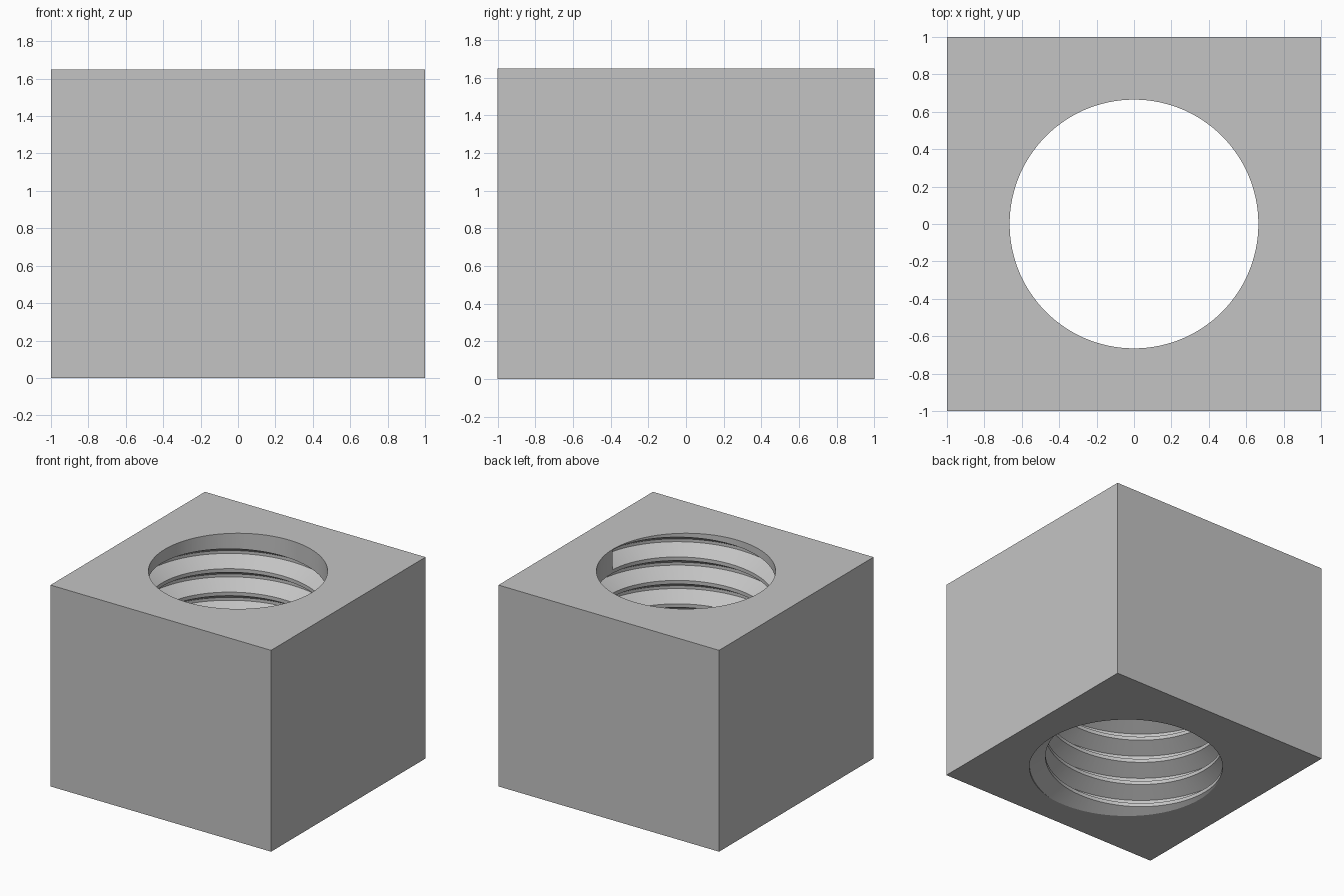
import bpy, bmesh, math

cube = bpy.data.objects.get("Cube")
if cube:
    bpy.data.objects.remove(cube, do_unlink=True)

HEIGHT = 1.65
BORE = 0.665        # radius of the thread crests
ROOT = 0.785        # radius of the groove bottom
PITCH = 0.192
SEGMENTS = 120      # steps per turn
TURNS = 9.5

grey = bpy.data.materials.new("plain grey")
grey.use_nodes = True
colour = (0.55, 0.55, 0.55, 1)
grey.diffuse_color = colour
grey.node_tree.nodes["Principled BSDF"].inputs["Base Color"].default_value = colour


def add_object(name, bm):
    bmesh.ops.recalc_face_normals(bm, faces=bm.faces)
    mesh = bpy.data.meshes.new(name)
    bm.to_mesh(mesh)
    bm.free()
    mesh.materials.append(grey)
    obj = bpy.data.objects.new(name, mesh)
    bpy.context.collection.objects.link(obj)
    return obj


def cut(target, cutter):
    cutter.hide_render = True
    bpy.context.view_layer.objects.active = target
    mod = target.modifiers.new("cut", 'BOOLEAN')
    mod.operation = 'DIFFERENCE'
    mod.solver = 'EXACT'
    mod.object = cutter
    bpy.ops.object.modifier_apply(modifier=mod.name)
    bpy.data.objects.remove(cutter, do_unlink=True)


# Square block
bm = bmesh.new()
bmesh.ops.create_cube(bm, size=1)
for v in bm.verts:
    v.co.x *= 2
    v.co.y *= 2
    v.co.z = (v.co.z + 0.5) * HEIGHT
block = add_object("threaded_block", bm)

# Round through hole
bm = bmesh.new()
bmesh.ops.create_cone(bm, cap_ends=True, segments=SEGMENTS, radius1=BORE,
                      radius2=BORE, depth=HEIGHT * 2)
for v in bm.verts:
    v.co.z += HEIGHT / 2
bore_cutter = add_object("bore_cutter", bm)

# Helical groove: a trapezoid with 60 degree flanks, wound down from the top
slope = math.tan(math.radians(30))
root_half = PITCH / 16
kink = BORE - 0.01
mouth_half = root_half + (ROOT - kink) * slope
profile = [(0.58, -mouth_half), (kink, -mouth_half), (ROOT, -root_half),
           (ROOT, root_half), (kink, mouth_half), (0.58, mouth_half)]
start_z = 1.646 - root_half - (ROOT - BORE) * slope

bm = bmesh.new()
rings = []
for i in range(int(TURNS * SEGMENTS) + 1):
    # half a step keeps the start clear of the bore's edges
    angle = -math.tau * i / SEGMENTS
    z = start_z - PITCH * i / SEGMENTS
    rings.append([bm.verts.new((r * math.cos(angle), r * math.sin(angle), z + dz))
                  for r, dz in profile])
n = len(profile)
for a, b in zip(rings, rings[1:]):
    for k in range(n):
        bm.faces.new((a[k], a[(k + 1) % n], b[(k + 1) % n], b[k]))
bm.faces.new(rings[0])
bm.faces.new(reversed(rings[-1]))
groove_cutter = add_object("groove_cutter", bm)

cut(block, bore_cutter)
cut(block, groove_cutter)

# Smooth thread surfaces, sharp edges kept
bpy.ops.object.select_all(action='DESELECT')
block.select_set(True)
bpy.context.view_layer.objects.active = block
bpy.ops.object.shade_smooth_by_angle(angle=math.radians(25))
